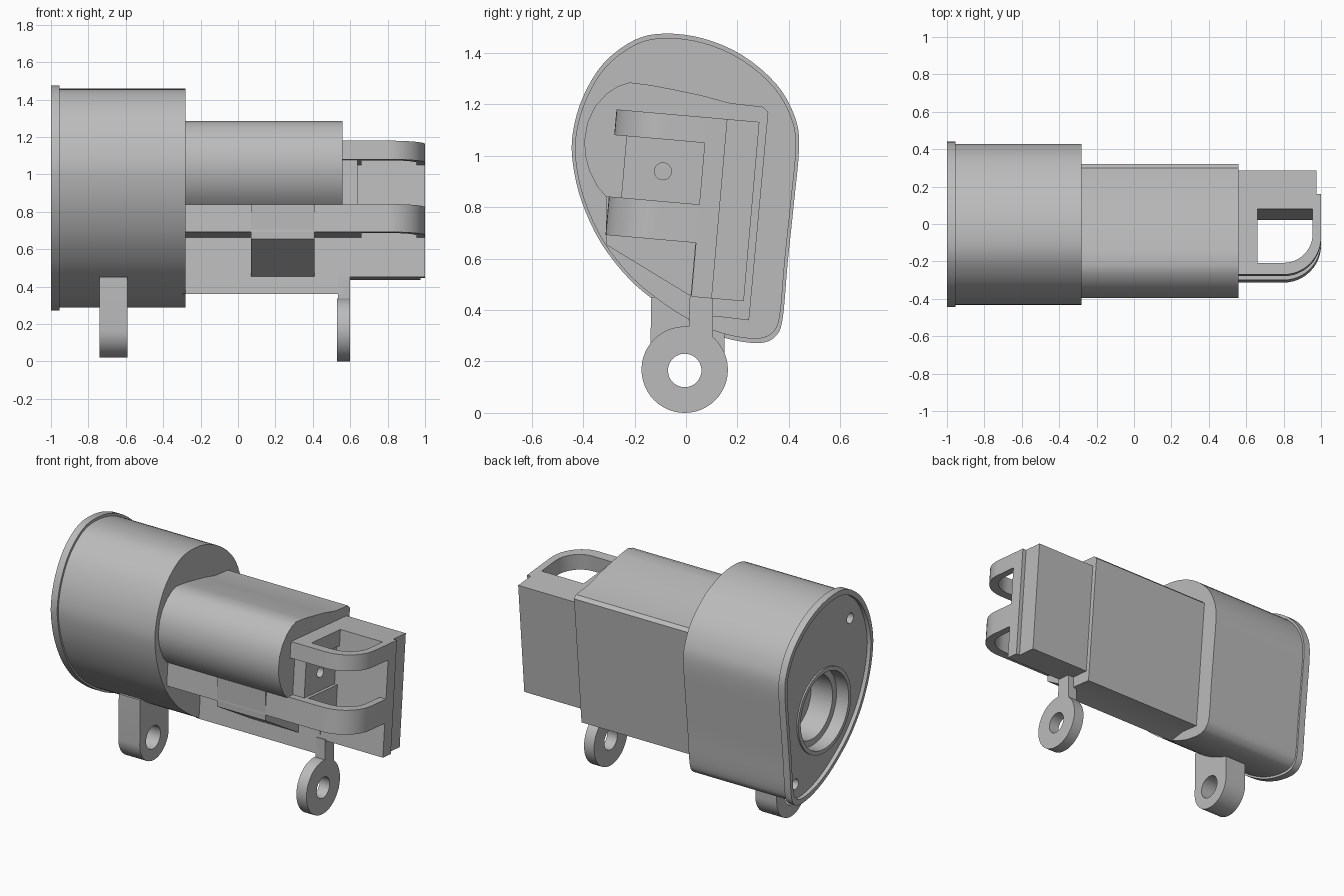
import bpy
import bmesh
import math

if "Cube" in bpy.data.objects:
    bpy.data.objects.remove(bpy.data.objects["Cube"])

grey = bpy.data.materials.new("plain grey")
grey.use_nodes = True
grey.diffuse_color = (0.5, 0.5, 0.5, 1)
grey.node_tree.nodes["Principled BSDF"].inputs["Base Color"].default_value = grey.diffuse_color
parts = []
TILT = math.radians(5)


def along_x(y, z, x):
    """Outline lies in the y-z plane and is extruded along x."""
    return (x, y, z)


def tilted(x, u, v):
    """Outline lies in the leaning deck plane and is extruded up the lean."""
    c, s = math.cos(TILT), math.sin(TILT)
    return (x, 0.1 + u * c + v * s, 0.445 - u * s + v * c)


def tilted_end(u, v, x):
    return tilted(x, u, v)


def prism(name, outline, low, high, place=along_x):
    bm = bmesh.new()
    ends = [[bm.verts.new(place(a, b, t)) for a, b in outline] for t in (low, high)]
    for ring in ends:
        bm.faces.new(ring)
    count = len(outline)
    for i in range(count):
        j = (i + 1) % count
        bm.faces.new((ends[0][i], ends[0][j], ends[1][j], ends[1][i]))
    bmesh.ops.recalc_face_normals(bm, faces=bm.faces)
    mesh = bpy.data.meshes.new(name)
    bm.to_mesh(mesh)
    bm.free()
    mesh.materials.append(grey)
    obj = bpy.data.objects.new(name, mesh)
    bpy.context.collection.objects.link(obj)
    parts.append(obj)
    return obj


def box(name, x, u, v):
    corners = [(x[0], u[0]), (x[1], u[0]), (x[1], u[1]), (x[0], u[1])]
    return prism(name, corners, v[0], v[1], tilted)


def arc(center, radius, start=0, end=360, steps=48):
    """Points on an arc; a full circle leaves out the repeated end."""
    total = steps if end - start == 360 else steps + 1
    angles = [math.radians(start + (end - start) * i / steps) for i in range(total)]
    return [(center[0] + radius * math.cos(a), center[1] + radius * math.sin(a)) for a in angles]


def smooth_loop(points, steps=4):
    """Closed curve through the given points."""
    result, n = [], len(points)
    for i in range(n):
        p, q, r, s = (points[(i + k) % n] for k in (-1, 0, 1, 2))
        for k in range(steps):
            t = k / steps
            result.append(tuple(
                (2 * q[d] + (r[d] - p[d]) * t
                 + (2 * p[d] - 5 * q[d] + 4 * r[d] - s[d]) * t * t
                 + (3 * q[d] - p[d] - 3 * r[d] + s[d]) * t ** 3) / 2 for d in (0, 1)))
    return result


def scaled(outline, factor):
    return [(y * factor, 0.87 + (z - 0.87) * factor) for y, z in outline]


def cut(target, outline, low, high, place=along_x):
    cutter = prism("cutter", outline, low, high, place)
    cutter.hide_render = True
    parts.remove(cutter)
    mod = target.modifiers.new("cut", "BOOLEAN")
    mod.operation = "DIFFERENCE"
    mod.solver = "EXACT"
    mod.object = cutter
    bpy.context.view_layer.objects.active = target
    bpy.ops.object.modifier_apply(modifier=mod.name)
    bpy.data.objects.remove(cutter)


# Egg-shaped drum with a raised rim around its open end
egg = smooth_loop([
    (0.44, 1.04), (0.42, 1.16), (0.35, 1.28), (0.22, 1.39), (0.07, 1.455), (-0.08, 1.475),
    (-0.2, 1.45), (-0.32, 1.36), (-0.4, 1.23), (-0.44, 1.09), (-0.44, 0.97), (-0.405, 0.82),
    (-0.33, 0.66), (-0.22, 0.52), (-0.1, 0.42), (0.01, 0.35), (0.11, 0.305), (0.2, 0.28),
    (0.29, 0.272), (0.345, 0.295), (0.375, 0.36), (0.395, 0.58), (0.418, 0.8)])
drum = prism("drum", scaled(egg, 0.972), -0.975, -0.28)
rim = prism("drum_rim", egg, -1, -0.955)
cut(rim, scaled(egg, 0.945), -1.1, -0.9)

# Stepped socket and two screw holes in the drum end
socket = (0.02, 0.76)
for radius, depth in ((0.24, -0.9), (0.2, -0.75), (0.1, -0.6)):
    cut(drum, arc(socket, radius), -1.1, depth)
for screw in ((-0.25, 1.24), (0.3, 0.4)):
    cut(drum, arc(screw, 0.033, steps=20), -1.1, -0.9)
collar = prism("socket_collar", arc(socket, 0.265), -0.985, -0.96)
cut(collar, arc(socket, 0.24), -1.1, -0.9)

# Sleeve with a rounded front shoulder and a flat back
prism("sleeve", [
    (-0.22, 1.285), (-0.14, 1.275), (-0.06, 1.26), (0.06, 1.235), (0.17, 1.205), (0.3, 1.19),
    (0.32, 1.17), (0.245, 0.36), (0.12, 0.375), (0.01, 0.36), (0.05, 0.82), (-0.31, 0.84),
    (-0.345, 0.88), (-0.375, 0.94), (-0.392, 1.0), (-0.395, 1.06), (-0.383, 1.13),
    (-0.355, 1.19), (-0.31, 1.24), (-0.265, 1.27)], -0.3, 0.56)

# Tilted end unit: back plate, spacer, inner wall
box("back_plate", (0.5, 0.975), (-0.01, 0.125), (0, 0.7))
box("spacer", (0.5, 1), (-0.08, 0), (0, 0.7))
wall = box("inner_wall", (0.5, 0.64), (-0.385, -0.07), (0.22, 0.69))
cut(wall, arc((-0.232, 0.476), 0.033, steps=20), 0.6, 0.7, tilted_end)

# Two rounded loops on the end unit
loop = [(0.55, -0.075), (0.55, -0.433)]
loop += arc((0.8, -0.233), 0.2, -90, 0, 12)
loop += [(1, -0.075), (0.955, -0.075)]
loop += arc((0.8, -0.215), 0.155, 0, -90, 12)
loop += [(0.66, -0.37), (0.66, -0.075)]
for name, low, high in (("upper_loop", 0.6, 0.7), ("lower_loop", 0.21, 0.36)):
    prism(name, loop, low, high, tilted)

# Shelf and wedge block under the sleeve
box("lower_shelf", (-0.3, 0.56), (-0.433, -0.07), (0.21, 0.36))
prism("wedge_block", [(-0.312, 0.84), (-0.312, 0.655), (0.025, 0.45), (0.05, 0.84)], 0.07, 0.41)

# Mounting lugs
rear_lug = prism("rear_lug", [(0.15, 0.45), (-0.135, 0.45)] + arc((0.005, 0.165), 0.145, 180, 360.01, 24),
                 -0.74, -0.59)
cut(rear_lug, arc((-0.005, 0.165), 0.072), -0.8, -0.5)
front_lug = prism("front_lug", arc((-0.005, 0.168), 0.168), 0.53, 0.6)
cut(front_lug, arc((-0.005, 0.165), 0.065), 0.5, 0.7)
prism("front_lug_neck", [(0.01, 0.31), (0.105, 0.28), (0.105, 0.46), (0.015, 0.46)], 0.535, 0.6)

# Smooth the curved sides and keep the edges sharp
bpy.ops.object.select_all(action="DESELECT")
for obj in parts:
    obj.select_set(True)
bpy.context.view_layer.objects.active = parts[0]
bpy.ops.object.shade_smooth_by_angle(angle=math.radians(30))
